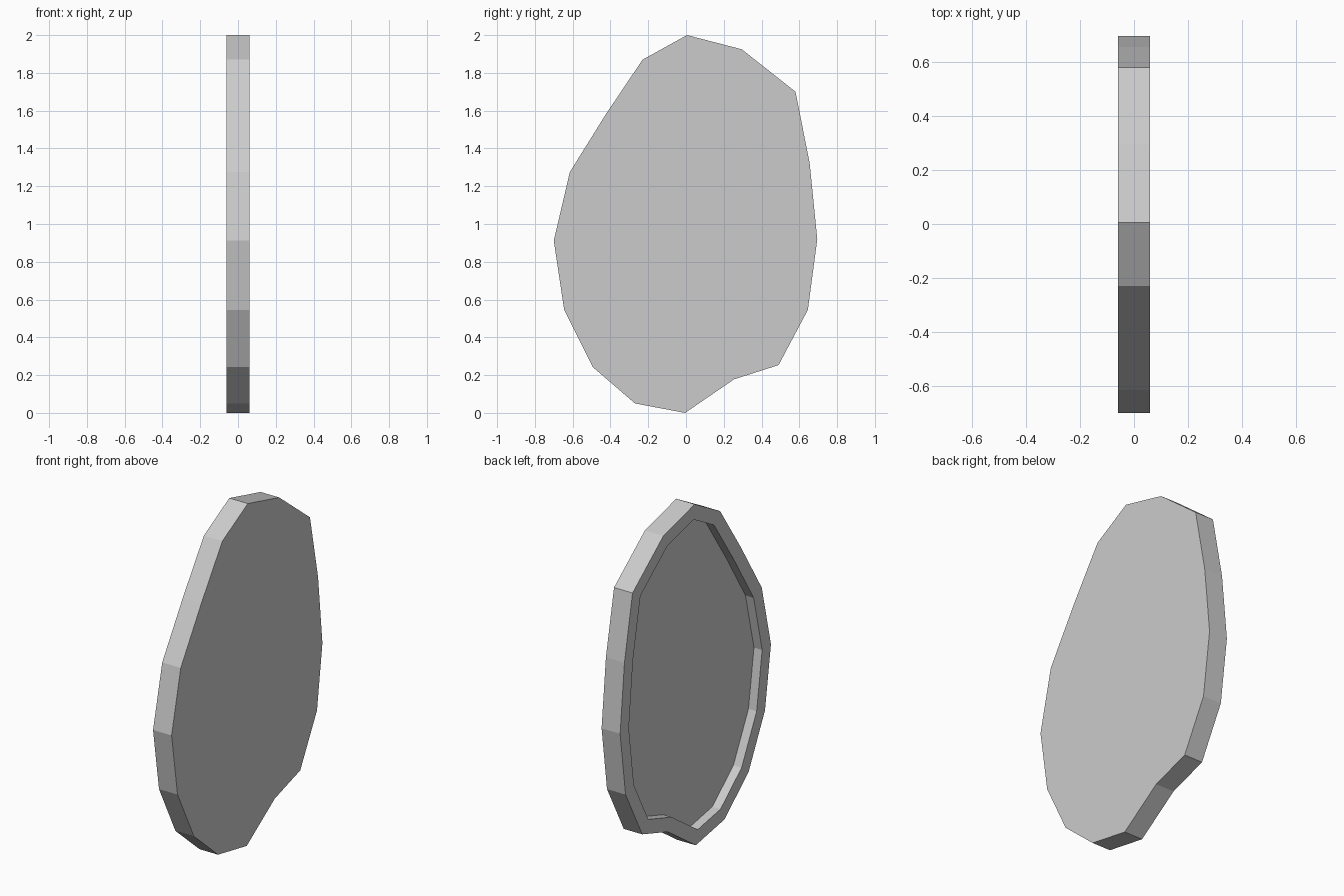
import bpy, bmesh
from mathutils import Vector

if "Cube" in bpy.data.objects:
    bpy.data.objects.remove(bpy.data.objects["Cube"])

HALF = 0.06      # half thickness
RIM = 0.08       # rim width around the recess
DEPTH = 0.053    # recess depth

# Outline of the plate (y, z), clockwise seen from +x
outline = [(0.005, 2.0), (0.295, 1.925), (0.58, 1.70), (0.655, 1.32),
           (0.695, 0.92), (0.645, 0.545), (0.49, 0.253), (0.255, 0.178),
           (-0.005, 0.0), (-0.27, 0.05), (-0.493, 0.242), (-0.645, 0.545),
           (-0.70, 0.912), (-0.615, 1.275), (-0.425, 1.58), (-0.23, 1.87)]

bm = bmesh.new()

# Flat slab: front face extruded towards -x
face = bm.faces.new([bm.verts.new((HALF, y, z)) for y, z in outline])
ext = bmesh.ops.extrude_face_region(bm, geom=[face], use_keep_orig=True)
verts = [g for g in ext["geom"] if isinstance(g, bmesh.types.BMVert)]
bmesh.ops.translate(bm, verts=verts, vec=Vector((-2 * HALF, 0, 0)))
bmesh.ops.recalc_face_normals(bm, faces=bm.faces[:])

# Raised rim with a recessed floor on the -x side
bm.normal_update()
back = min(bm.faces, key=lambda f: f.calc_center_median().x)
bmesh.ops.inset_region(bm, faces=[back], thickness=RIM, use_even_offset=True)
ext = bmesh.ops.extrude_discrete_faces(bm, faces=[back])
floor = ext["faces"][0]
bmesh.ops.translate(bm, verts=floor.verts[:], vec=Vector((DEPTH, 0, 0)))
bmesh.ops.recalc_face_normals(bm, faces=bm.faces[:])

mesh = bpy.data.meshes.new("rimmed_plate")
bm.to_mesh(mesh)
bm.free()
plate = bpy.data.objects.new("rimmed_plate", mesh)
bpy.context.collection.objects.link(plate)
